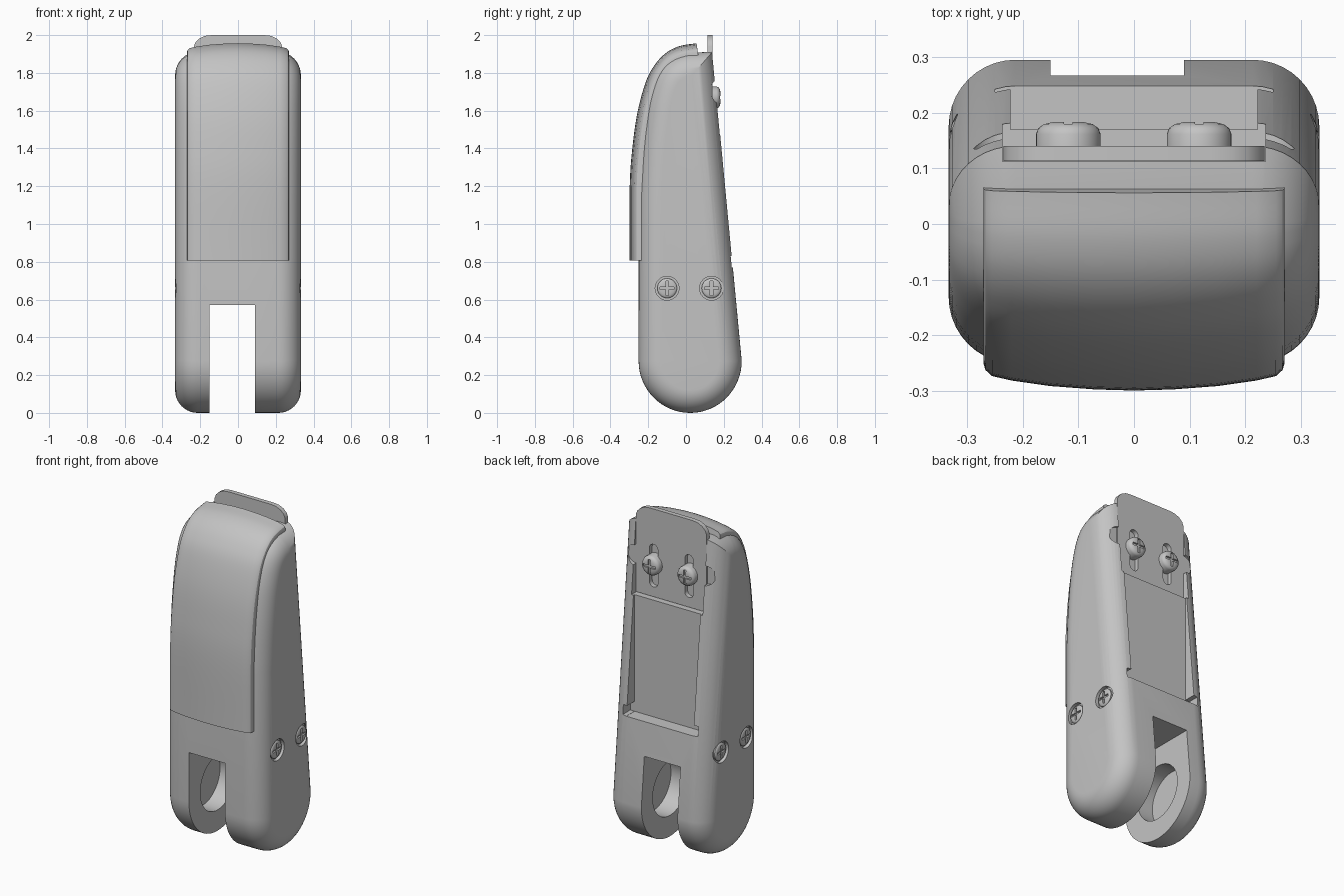
import bpy, bmesh, math
from mathutils import Vector, Matrix

if "Cube" in bpy.data.objects:
    bpy.data.objects.remove(bpy.data.objects["Cube"], do_unlink=True)

grey = bpy.data.materials.new("light_grey")
grey.use_nodes = True
grey.diffuse_color = (0.55, 0.55, 0.55, 1)
grey.node_tree.nodes["Principled BSDF"].inputs["Base Color"].default_value = grey.diffuse_color


def finish(name, bm):
    bmesh.ops.recalc_face_normals(bm, faces=bm.faces)
    if bm.calc_volume(signed=True) < 0:
        bmesh.ops.reverse_faces(bm, faces=bm.faces)
    mesh = bpy.data.meshes.new(name)
    bm.to_mesh(mesh)
    bm.free()
    mesh.materials.append(grey)
    ob = bpy.data.objects.new(name, mesh)
    bpy.context.collection.objects.link(ob)
    return ob


def activate(ob):
    bpy.ops.object.select_all(action='DESELECT')
    ob.select_set(True)
    bpy.context.view_layer.objects.active = ob


def smooth(ob, angle=30):
    activate(ob)
    bpy.ops.object.shade_smooth_by_angle(angle=math.radians(angle))


def volume(ob):
    bm = bmesh.new()
    bm.from_object(ob, bpy.context.evaluated_depsgraph_get())
    result = bm.calc_volume(signed=True)
    bm.free()
    return result


def cut(ob, cutter):
    """Subtract the cutter with the first solver that leaves a sound solid."""
    before = volume(ob)
    mod = ob.modifiers.new("cut", 'BOOLEAN')
    mod.operation = 'DIFFERENCE'
    mod.object = cutter
    for solver in ('EXACT', 'MANIFOLD', 'FLOAT'):
        mod.solver = solver
        bpy.context.view_layer.update()
        if before * 0.6 < volume(ob) < before:
            break
    activate(ob)
    bpy.ops.object.modifier_apply(modifier=mod.name)
    bpy.data.objects.remove(cutter, do_unlink=True)


def box(x0, x1, y0, y1, z0, z1):
    bm = bmesh.new()
    bmesh.ops.create_cube(bm, size=1)
    for v in bm.verts:
        v.co = Vector((x0 if v.co.x < 0 else x1, y0 if v.co.y < 0 else y1, z0 if v.co.z < 0 else z1))
    return finish("box_cutter", bm)


def rod(axis, a, b, u, w, r):
    """Cylinder from a to b along x or y, centred on the other two coordinates."""
    bm = bmesh.new()
    bmesh.ops.create_cone(bm, cap_ends=True, segments=48, radius1=r, radius2=r, depth=b - a)
    turn = Matrix.Rotation(math.pi / 2, 4, 'Y' if axis == 'x' else 'X')
    mid = (a + b) / 2
    place = (mid, u, w) if axis == 'x' else (u, mid, w)
    bm.transform(Matrix.Translation(place) @ turn)
    return finish("rod_cutter", bm)


def loft(name, rings):
    bm = bmesh.new()
    loops = [[bm.verts.new(p) for p in ring] for ring in rings]
    for a, b in zip(loops, loops[1:]):
        for i in range(len(a)):
            j = (i + 1) % len(a)
            bm.faces.new((a[i], a[j], b[j], b[i]))
    bm.faces.new(loops[0][::-1])
    bm.faces.new(loops[-1])
    return finish(name, bm)


def inset(points, d, closed=True):
    """Move a counter-clockwise outline inwards by d with mitred corners."""
    out, n = [], len(points)
    for i, p in enumerate(points):
        before = p - points[i - 1] if closed or i else points[1] - p
        after = points[(i + 1) % n] - p if closed or i < n - 1 else before
        a, b = (Vector((-e.y, e.x)).normalized() for e in (before, after))
        out.append(p + (a + b) * (d / (1 + a.dot(b))))
    return out


def spline(points, steps=6):
    """Catmull-Rom curve through the points."""
    pts = [Vector(p) for p in points]
    pts = [2 * pts[0] - pts[1]] + pts + [2 * pts[-1] - pts[-2]]
    out = []
    for a, b, c, d in zip(pts, pts[1:], pts[2:], pts[3:]):
        for k in range(steps):
            t = k / steps
            out.append(0.5 * (2 * b + (c - a) * t + (2 * a - 5 * b + 4 * c - d) * t * t
                              + (3 * b - a - 3 * c + d) * t ** 3))
    return out + [pts[-2]]


# Body: rounded side outline with a soft radius along both sides
front_top = spline([(0, 1.905), (-0.06, 1.885), (-0.115, 1.847), (-0.155, 1.79), (-0.185, 1.71),
                    (-0.21, 1.6), (-0.235, 1.4), (-0.25, 1.15)], 3)
base = [Vector((0.022 - 0.273 * math.cos(a), 0.275 - 0.275 * math.sin(a)))
        for a in (math.pi * k / 32 for k in range(33))]
outline = [Vector((0.14, 1.912))] + front_top + base
HALF, R = 0.333, 0.12
side = []
for k in range(11):
    a = math.pi / 2 * k / 10
    side.append((HALF - R * (1 - math.cos(a)), R * (1 - math.sin(a))))
stations = [(-x, d) for x, d in side] + side[::-1]
body = loft("body", [[(x, p.x, p.y) for p in inset(outline, d)] for x, d in stations])

# Fork slot, pin bore and the stepped recess in the back
cut(body, box(-0.15, 0.09, -1, 1, -0.2, 0.572))
cut(body, rod('x', -0.25, 0.2, 0.022, 0.29, 0.165))
cut(body, box(-0.236, 0.236, 0.112, 0.6, 1.47, 2.3))
cut(body, box(-0.222, 0.222, 0.17, 0.6, 0.77, 1.5))
cut(body, box(-0.25, 0.25, 0.171, 0.6, 0.771, 0.83))
for s in (-1, 1):
    cut(body, rod('y', 0.135, 0.5, s * 0.235, 1.7, 0.057))
    for y in (-0.1, 0.135):
        cut(body, rod('x', min(s * 0.312, s * 0.5), max(s * 0.312, s * 0.5), y, 0.66, 0.063))
smooth(body)

# Front panel: crowned band that follows the body curve
curve = spline([(0.056, 1.957), (-0.03, 1.943), (-0.1, 1.91), (-0.16, 1.85), (-0.21, 1.76),
                (-0.255, 1.6), (-0.282, 1.42), (-0.298, 1.2), (-0.298, 0.806)])
inner = inset(curve, 0.08, False)[::-1]
crown = [(0.27, 0.047), (0.267, 0.037), (0.255, 0.026), (0.22, 0.018), (0.15, 0.008), (0.07, 0.002)]
crown = [(-x, d) for x, d in crown] + [(0, 0)] + crown[::-1]
panel = loft("front_panel", [[(x, p.x, p.y) for p in inset(curve, d, False) + inner] for x, d in crown])
smooth(panel)

# Adjustable back plate with a rounded tip and two long slots
half = [(0.234, 1.474), (0.234, 1.94), (0.225, 1.962), (0.205, 1.982), (0.175, 1.996), (0.14, 2.0)]
shape = half + [(-x, z) for x, z in half[::-1]]
plate = loft("back_plate", [[(x, y, z) for x, z in shape] for y in (0.113, 0.14)])
SCREW_X = (-0.118, 0.117)
for x in SCREW_X:
    cut(plate, box(x - 0.028, x + 0.028, 0, 0.3, 1.56, 1.76))
    for z in (1.56, 1.76):
        cut(plate, rod('y', 0, 0.3, x, z, 0.028))
smooth(plate)


def screw(name, radius, height, depth, place, turn):
    """Round-headed cross screw, built along z and then turned into place."""
    levels = [(1, -depth), (1, height * 0.5), (0.93, height * 0.75), (0.75, height * 0.92), (0.5, height)]
    turns = [math.tau * k / 40 for k in range(40)]
    ob = loft(name, [[(radius * f * math.cos(a), radius * f * math.sin(a), z) for a in turns]
                     for f, z in levels])
    long, thin, low = radius * 0.72, radius * 0.13, height - 0.011
    cut(ob, box(-long, long, -thin, thin, low, 1))
    cut(ob, box(-thin, thin, -long, long, low, 1))
    ob.data.transform(Matrix.Translation(place) @ turn)
    smooth(ob, 35)


# Plate screws and side screws
for label, x in zip(("right", "left"), SCREW_X):
    screw(label + "_plate_screw", 0.058, 0.043, 0.025, (x, 0.14, 1.67),
          Matrix.Rotation(-math.pi / 2, 4, 'X'))
for label, s in (("left", 1), ("right", -1)):
    for where, y in (("front", -0.1), ("back", 0.135)):
        screw(label + "_" + where + "_side_screw", 0.052, 0.018, 0.02, (s * 0.312, y, 0.66),
              Matrix.Rotation(s * math.pi / 2, 4, 'Y'))
